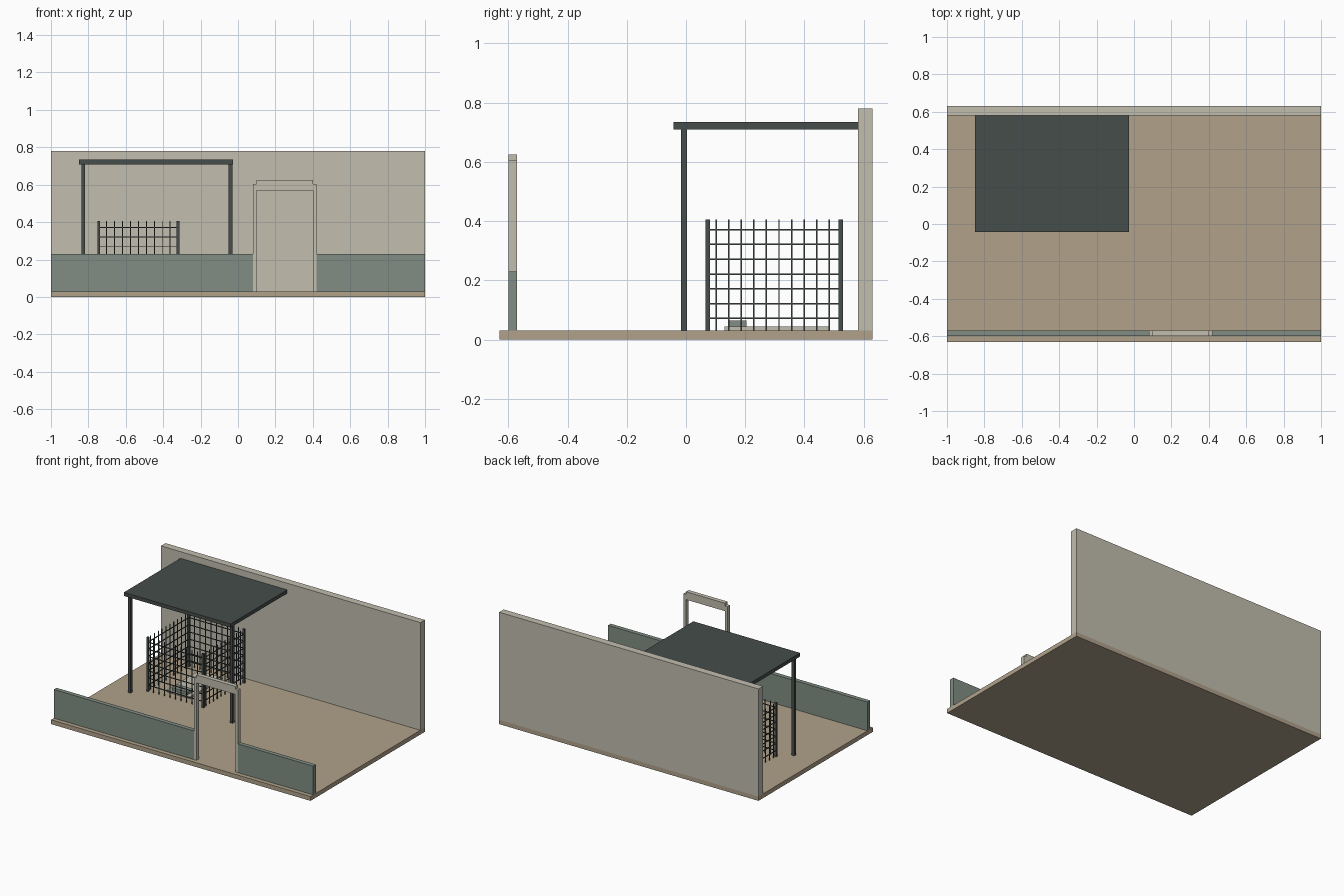
import bpy, bmesh
from mathutils import Matrix, Vector

if "Cube" in bpy.data.objects:
    bpy.data.objects.remove(bpy.data.objects["Cube"])


def mat(name, r, g, b):
    m = bpy.data.materials.new(name)
    m.diffuse_color = (r, g, b, 1)
    m.use_nodes = True
    m.node_tree.nodes["Principled BSDF"].inputs["Base Color"].default_value = m.diffuse_color
    return m


PLASTER = mat("plaster", 0.54, 0.51, 0.43)
GREEN = mat("grey_green", 0.22, 0.27, 0.23)
SAND = mat("sand", 0.44, 0.36, 0.26)
METAL = mat("dark_metal", 0.06, 0.075, 0.07)


def boxes(name, material, items):
    """One object made of boxes given as (x0, x1, y0, y1, z0, z1)."""
    bm = bmesh.new()
    for x0, x1, y0, y1, z0, z1 in items:
        centre = Vector(((x0 + x1) / 2, (y0 + y1) / 2, (z0 + z1) / 2))
        size = Matrix.Diagonal((x1 - x0, y1 - y0, z1 - z0, 1))
        bmesh.ops.create_cube(bm, size=1, matrix=Matrix.Translation(centre) @ size)
    me = bpy.data.meshes.new(name)
    bm.to_mesh(me)
    bm.free()
    me.materials.append(material)
    ob = bpy.data.objects.new(name, me)
    bpy.context.collection.objects.link(ob)
    return ob


G = 0.03  # ground surface height

# yard floor and walls
boxes("yard_floor", SAND, [(-1, 1, -0.63, 0.63, 0, G)])
boxes("back_wall", PLASTER, [(-1, 1, 0.58, 0.63, G, 0.78)])
boxes("front_wall_left", GREEN, [(-1, 0.08, -0.60, -0.57, G, 0.23)])
boxes("front_wall_right", GREEN, [(0.42, 1, -0.60, -0.57, G, 0.23)])

# gate frame
boxes("gate_post_left", PLASTER, [(0.08, 0.10, -0.60, -0.57, G, 0.605)])
boxes("gate_post_right", PLASTER, [(0.40, 0.42, -0.60, -0.57, G, 0.605)])
boxes("gate_lintel", PLASTER, [(0.10, 0.40, -0.60, -0.57, 0.57, 0.625)])

# canopy fixed to the back wall
boxes("canopy_roof", METAL, [(-0.85, -0.027, -0.043, 0.58, 0.709, 0.734)])
for side, x in (("left", -0.827), ("right", -0.04)):
    boxes("canopy_post_" + side, METAL,
          [(x - 0.01, x + 0.01, -0.017, 0.003, G, 0.709)])

# cage corner posts
X0, X1, Y0, Y1, TOP = -0.745, -0.32, 0.073, 0.523, 0.406
p, r = 0.0075, 0.0025
boxes("cage_posts", METAL, [(x - p, x + p, y - p, y + p, G, TOP)
                            for x in (X0, X1) for y in (Y0, Y1)])

# cage bars: verticals and horizontal rails on every side
xs = [X0 + 0.0425 * i for i in range(1, 10)]
ys = [0.1015 + 0.0425 * i for i in range(10)]
zs = [0.071 + 0.05 * i for i in range(7)]
for side, y in (("front", Y0), ("back", Y1)):
    bars = [(x - r, x + r, y - r, y + r, G, TOP) for x in xs]
    bars += [(X0, X1, y - r, y + r, z - r, z + r) for z in zs]
    boxes("cage_bars_" + side, METAL, bars)
for side, x in (("left", X0), ("right", X1)):
    bars = [(x - r, x + r, y - r, y + r, G, TOP) for y in ys]
    bars += [(x - r, x + r, Y0, Y1, z - r, z + r) for z in zs]
    boxes("cage_bars_" + side, METAL, bars)

# bedding inside the cage
boxes("sleeping_mat", PLASTER, [(-0.64, -0.46, 0.13, 0.484, G, 0.044)])
boxes("pillow", GREEN, [(-0.61, -0.49, 0.143, 0.204, 0.044, 0.064)])
